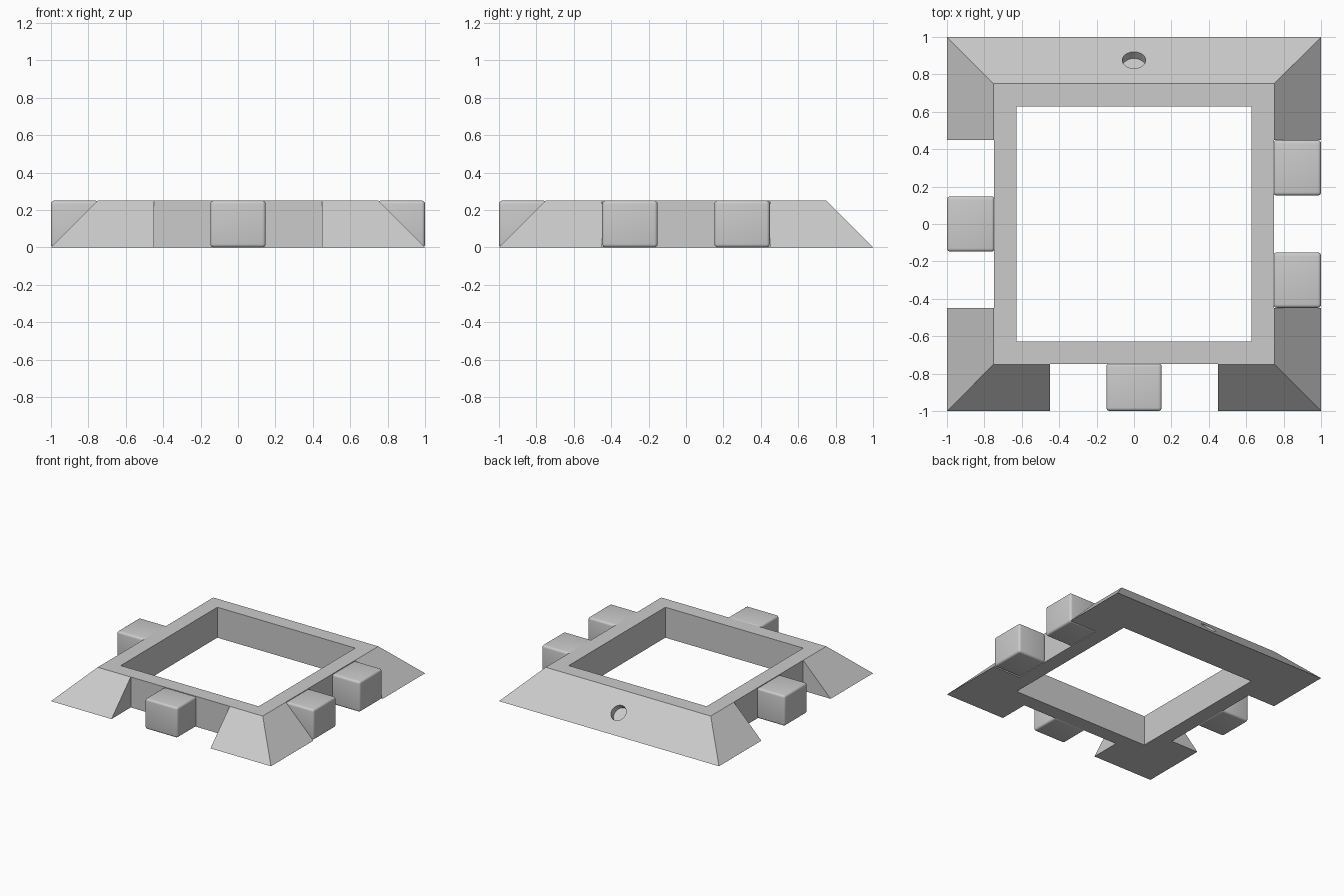
import bpy, bmesh, math
from mathutils import Matrix, Vector

cube = bpy.data.objects.get("Cube")
if cube:
    bpy.data.objects.remove(cube, do_unlink=True)

HEIGHT, BASE, TOP, OPENING = 0.25, 1.0, 0.75, 0.627
NOTCH, BLOCK, GAP = 0.45, 0.148, 0.3

grey = bpy.data.materials.new("light_grey")
grey.use_nodes = True
grey.diffuse_color = (0.6, 0.6, 0.6, 1)
grey.node_tree.nodes["Principled BSDF"].inputs["Base Color"].default_value = (0.6, 0.6, 0.6, 1)


def add_object(name, bm):
    bmesh.ops.recalc_face_normals(bm, faces=bm.faces)
    mesh = bpy.data.meshes.new(name)
    bm.to_mesh(mesh)
    bm.free()
    mesh.materials.append(grey)
    obj = bpy.data.objects.new(name, mesh)
    bpy.context.collection.objects.link(obj)
    return obj


def box(name, low, high):
    bm = bmesh.new()
    low, high = Vector(low), Vector(high)
    size = high - low
    bmesh.ops.create_cube(bm, size=1, matrix=Matrix.Translation((low + high) / 2)
                          @ Matrix.Diagonal((*size, 1)))
    return add_object(name, bm)


def activate(obj):
    bpy.ops.object.select_all(action="DESELECT")
    obj.select_set(True)
    bpy.context.view_layer.objects.active = obj


def cut(obj, cutter):
    cutter.hide_render = True
    mod = obj.modifiers.new("cut", "BOOLEAN")
    mod.operation, mod.solver, mod.object = "DIFFERENCE", "EXACT", cutter
    activate(obj)
    bpy.ops.object.modifier_apply(modifier=mod.name)
    bpy.data.objects.remove(cutter, do_unlink=True)


# Square frame: a loop of four-point sections with sloping outer walls
bm = bmesh.new()
section = [(BASE, 0), (TOP, HEIGHT), (OPENING, HEIGHT), (OPENING, 0)]
corners = [(-1, -1), (1, -1), (1, 1), (-1, 1)]
rings = [[bm.verts.new((sx * r, sy * r, z)) for r, z in section] for sx, sy in corners]
for i in range(4):
    a, b = rings[i], rings[(i + 1) % 4]
    for j in range(4):
        k = (j + 1) % 4
        bm.faces.new((a[j], b[j], b[k], a[k]))
frame = add_object("frame", bm)

# Notches in the front, left and right slopes, down to the upright wall
sides = {"front": (-math.pi / 2, [0]),
         "right": (math.pi, [0]),
         "left": (0, [-GAP, GAP])}
for side, (angle, offsets) in sides.items():
    notch = box("notch_cutter", (TOP - 0.0005, -NOTCH, -0.1), (BASE + 0.1, NOTCH, HEIGHT + 0.1))
    notch.data.transform(Matrix.Rotation(angle, 4, "Z"))
    cut(frame, notch)

# Shallow round socket square to the rear slope
bm = bmesh.new()
bmesh.ops.create_cone(bm, cap_ends=True, segments=48, radius1=0.0625, radius2=0.0625, depth=0.1,
                      matrix=Matrix.Translation((0, 0.876, 0.124))
                      @ Matrix.Rotation(-math.pi / 4, 4, "X"))
cut(frame, add_object("socket_cutter", bm))
activate(frame)
bpy.ops.object.shade_smooth_by_angle(angle=math.radians(30))

# Rounded connector blocks standing in the notches
for side, (angle, offsets) in sides.items():
    for i, y in enumerate(offsets):
        block = box(f"{side}_block_{i + 1}", (TOP - 0.005, y - BLOCK, 0), (BASE, y + BLOCK, HEIGHT))
        block.data.transform(Matrix.Rotation(angle, 4, "Z"))
        bevel = block.modifiers.new("rounded_edges", "BEVEL")
        bevel.width, bevel.segments = 0.018, 4
        activate(block)
        bpy.ops.object.modifier_apply(modifier=bevel.name)
        bpy.ops.object.shade_smooth_by_angle(angle=math.radians(30))
